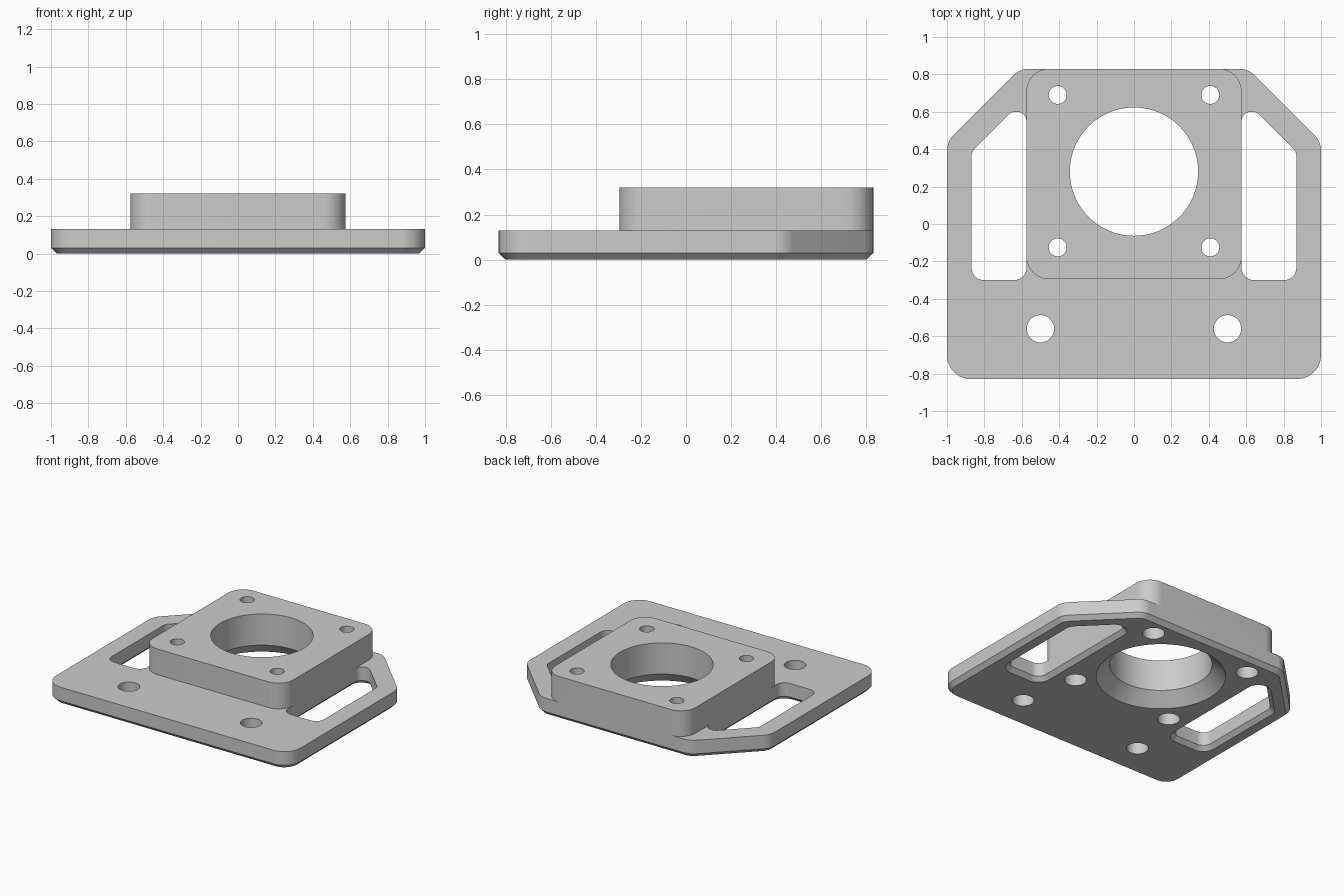
import bpy
import bmesh
import math
from mathutils import Vector

cube = bpy.data.objects.get("Cube")
if cube:
    bpy.data.objects.remove(cube, do_unlink=True)

PLATE_TOP = 0.13
BLOCK_TOP = 0.32
EDGE = 0.03          # bottom chamfer
BACK = 0.83
BLOCK_X = 0.575

grey = bpy.data.materials.new("plain_grey")
grey.use_nodes = True
grey.diffuse_color = (0.6, 0.6, 0.6, 1)
grey.node_tree.nodes["Principled BSDF"].inputs["Base Color"].default_value = (0.6, 0.6, 0.6, 1)


def rounded(corners, steps=10):
    """Counter-clockwise outline from (x, y, fillet radius) corners."""
    pts = []
    n = len(corners)
    for i, (x, y, r) in enumerate(corners):
        p = Vector((x, y))
        a = (Vector(corners[i - 1][:2]) - p).normalized()
        b = (Vector(corners[(i + 1) % n][:2]) - p).normalized()
        half = a.angle(b) / 2
        centre = p + (a + b).normalized() * (r / math.sin(half))
        start = p + a * (r / math.tan(half)) - centre
        sweep = math.pi - 2 * half
        for k in range(steps + 1):
            t = sweep * k / steps
            c, s = math.cos(t), math.sin(t)
            pts.append(centre + Vector((start.x * c - start.y * s,
                                        start.x * s + start.y * c)))
    return pts


def circle(x, y, r, steps=64):
    return [Vector((x + r * math.cos(math.tau * k / steps),
                    y + r * math.sin(math.tau * k / steps))) for k in range(steps)]


def grow(pts, d):
    """Move an outline outward by d, keeping its point count."""
    out = []
    for i, p in enumerate(pts):
        e1 = (p - pts[i - 1]).normalized()
        e2 = (pts[(i + 1) % len(pts)] - p).normalized()
        n1, n2 = Vector((e1.y, -e1.x)), Vector((e2.y, -e2.x))
        out.append(p + (n1 + n2) * (d / (1 + n1.dot(n2))))
    return out


def prism(name, outline, levels):
    """Solid through (height, outward offset) levels of one outline."""
    bm = bmesh.new()
    rings = [[bm.verts.new((p.x, p.y, z)) for p in grow(outline, d)] for z, d in levels]
    n = len(outline)
    bm.faces.new(rings[0][::-1])
    bm.faces.new(rings[-1])
    for low, high in zip(rings, rings[1:]):
        for i in range(n):
            j = (i + 1) % n
            bm.faces.new((low[i], low[j], high[j], high[i]))
    mesh = bpy.data.meshes.new(name)
    bm.to_mesh(mesh)
    bm.free()
    mesh.materials.append(grey)
    obj = bpy.data.objects.new(name, mesh)
    bpy.context.collection.objects.link(obj)
    return obj


def combine(target, tool, operation):
    tool.hide_render = True
    mod = target.modifiers.new(tool.name, 'BOOLEAN')
    mod.operation = operation
    mod.solver = 'EXACT'
    mod.object = tool
    bpy.context.view_layer.objects.active = target
    bpy.ops.object.modifier_apply(modifier=mod.name)
    bpy.data.objects.remove(tool, do_unlink=True)


def mirrored(corners):
    return [(-x, y, r) for x, y, r in reversed(corners)]


# Base plate with clipped back corners and chamfered underside
right_half = [(1, -BACK, 0.13), (1, 0.44, 0.12), (0.61, BACK, 0.12)]
plate = prism("mounting_plate", rounded(right_half + mirrored(right_half)),
              [(0, -EDGE), (EDGE, 0), (PLATE_TOP, 0)])

# Side windows, chamfered below
window = [(BLOCK_X, -0.3, 0.065), (0.868, -0.3, 0.065), (0.868, 0.387, 0.055),
          (0.655, 0.6, 0.055), (BLOCK_X, 0.6, 0.05)]
for corners in (window, mirrored(window)):
    combine(plate, prism("window_cutter", rounded(corners),
                         [(-EDGE, 2 * EDGE), (EDGE, 0), (0.2, 0)]), 'DIFFERENCE')

# Raised block
block = [(BLOCK_X, -0.295, 0.12), (BLOCK_X, BACK, 0.12)]
combine(plate, prism("raised_block", rounded(block + mirrored(block)),
                     [(PLATE_TOP, 0), (BLOCK_TOP, 0)]), 'UNION')

# Central bore, flared at the bottom
combine(plate, prism("bore_cutter", circle(0, 0.28, 0.343, 96),
                     [(-0.05, 0.14), (0.09, 0), (0.5, 0)]), 'DIFFERENCE')

# Screw holes with counterbores, and plain plate holes
for side in (-1, 1):
    for y in (0.69, -0.125):
        combine(plate, prism("screw_cutter", circle(side * 0.408, y, 0.048),
                             [(-0.1, 0.027), (PLATE_TOP, 0.027), (PLATE_TOP, 0), (0.5, 0)]),
                'DIFFERENCE')
    combine(plate, prism("hole_cutter", circle(side * 0.5, -0.56, 0.073),
                         [(-0.1, 0), (0.5, 0)]), 'DIFFERENCE')

plate.data.materials.clear()
plate.data.materials.append(grey)
bpy.ops.object.select_all(action='DESELECT')
plate.select_set(True)
bpy.context.view_layer.objects.active = plate
bpy.ops.object.shade_smooth_by_angle(angle=math.radians(30))
